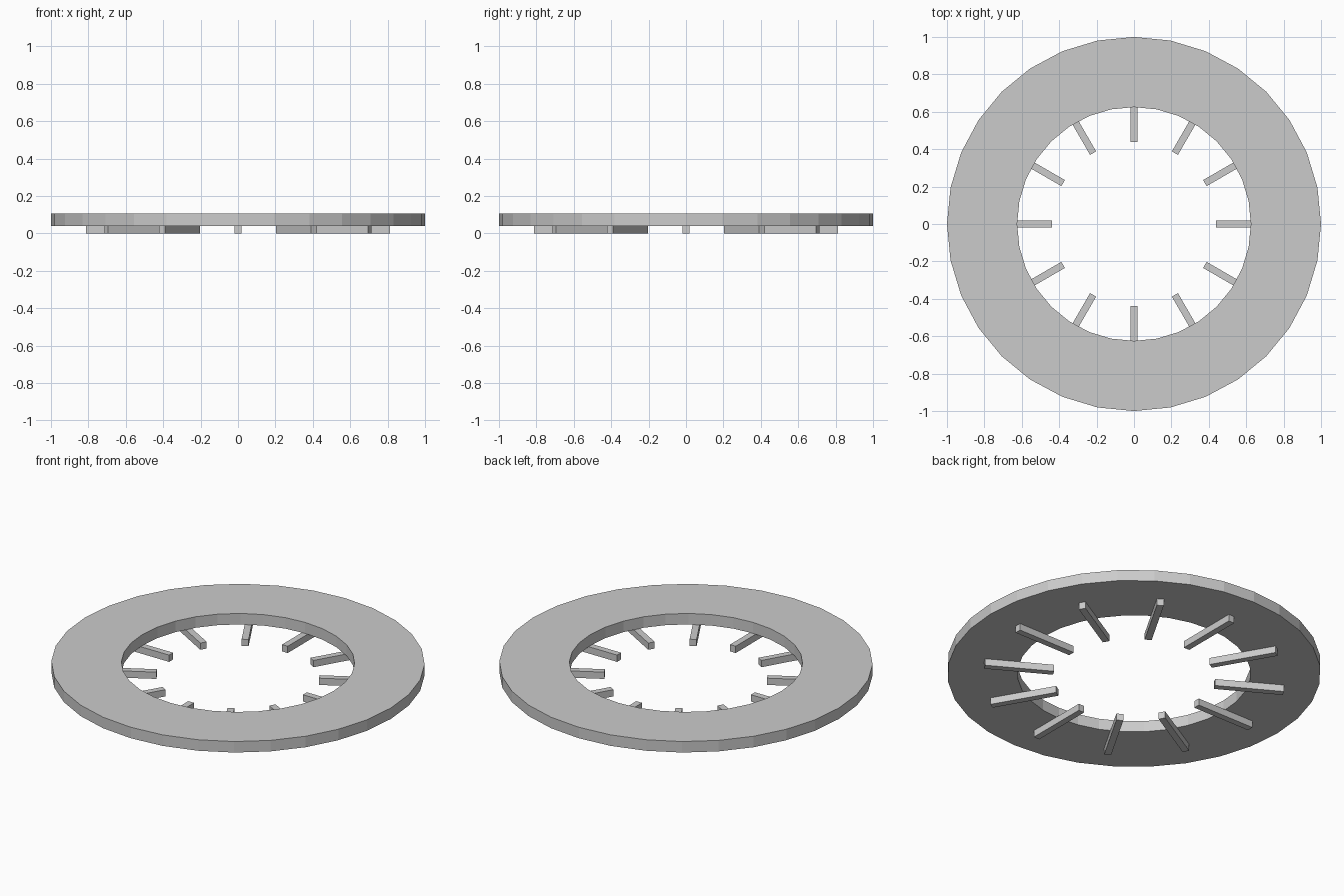
import bpy, bmesh, math
from mathutils import Matrix

if "Cube" in bpy.data.objects:
    bpy.data.objects.remove(bpy.data.objects["Cube"])

SIDES = 32
BARS = 12
RING_Z0, RING_Z1 = 0.04, 0.105

grey = bpy.data.materials.new("light_grey")
grey.diffuse_color = (0.6, 0.6, 0.6, 1)
grey.use_nodes = True
grey.node_tree.nodes["Principled BSDF"].inputs["Base Color"].default_value = grey.diffuse_color


def finish(name, bm):
    bmesh.ops.recalc_face_normals(bm, faces=bm.faces)
    mesh = bpy.data.meshes.new(name)
    bm.to_mesh(mesh)
    bm.free()
    mesh.materials.append(grey)
    obj = bpy.data.objects.new(name, mesh)
    bpy.context.collection.objects.link(obj)


# Flat ring: a rectangular section swept around z
bm = bmesh.new()
section = [(0.625, RING_Z0), (1.0, RING_Z0), (1.0, RING_Z1), (0.625, RING_Z1)]
loops = []
for i in range(SIDES):
    a = 2 * math.pi * i / SIDES
    loops.append([bm.verts.new((r * math.cos(a), r * math.sin(a), z)) for r, z in section])
for i in range(SIDES):
    p, q = loops[i], loops[(i + 1) % SIDES]
    for k in range(4):
        m = (k + 1) % 4
        bm.faces.new((p[k], q[k], q[m], p[m]))
finish("ring", bm)

# Radial bars under the ring, reaching into the opening
for i in range(BARS):
    bm = bmesh.new()
    matrix = (Matrix.Rotation(2 * math.pi * i / BARS, 4, 'Z')
              @ Matrix.Translation((0.625, 0, RING_Z0 / 2))
              @ Matrix.Diagonal((0.375, 0.0375, RING_Z0, 1)))
    bmesh.ops.create_cube(bm, size=1, matrix=matrix)
    finish(f"radial_bar_{i + 1}", bm)
